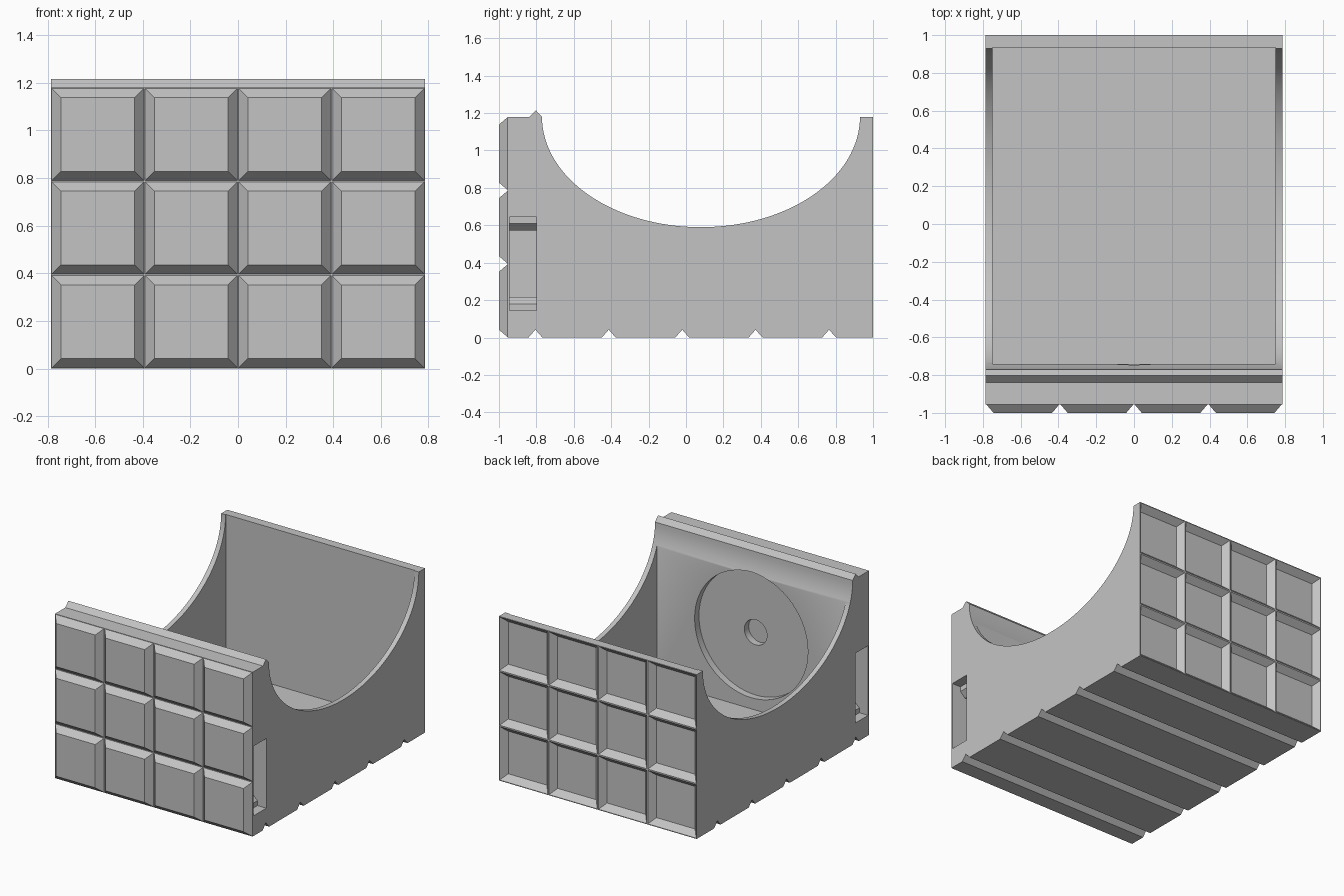
import bpy, bmesh, math
from mathutils import Vector

if "Cube" in bpy.data.objects:
    bpy.data.objects.remove(bpy.data.objects["Cube"])

W, H = 0.785, 1.18            # half width, wall height
COLS, ROWS = 4, 3
PX, PZ = 2 * W / COLS, H / ROWS

grey = bpy.data.materials.new("plain grey")
grey.use_nodes = True
grey.diffuse_color = (0.55, 0.55, 0.55, 1)
grey.node_tree.nodes["Principled BSDF"].inputs["Base Color"].default_value = (0.55, 0.55, 0.55, 1)


def finish(name, bm):
    bmesh.ops.recalc_face_normals(bm, faces=bm.faces)
    mesh = bpy.data.meshes.new(name)
    bm.to_mesh(mesh)
    bm.free()
    mesh.materials.append(grey)
    ob = bpy.data.objects.new(name, mesh)
    bpy.context.collection.objects.link(ob)
    return ob


def prism(bm, points, shift):
    """Close a ring of 3D points and extrude it along shift."""
    face = bm.faces.new([bm.verts.new(p) for p in points])
    new = bmesh.ops.extrude_face_region(bm, geom=[face])["geom"]
    bmesh.ops.translate(bm, vec=shift, verts=[v for v in new if isinstance(v, bmesh.types.BMVert)])


def tile(bm, cx, cz, y0, half0, y1, half1):
    """Square frustum running from y0 to y1."""
    rings = []
    for y, h in ((y0, half0), (y1, half1)):
        rings.append([bm.verts.new((cx + sx * h, y, cz + sz * h))
                      for sx, sz in ((-1, -1), (1, -1), (1, 1), (-1, 1))])
    a, b = rings
    bm.faces.new(a)
    bm.faces.new(b)
    for i in range(4):
        j = (i + 1) % 4
        bm.faces.new((a[i], a[j], b[j], b[i]))


def tile_grid(name, *args):
    bm = bmesh.new()
    for c in range(COLS):
        for r in range(ROWS):
            tile(bm, -W + PX * (c + 0.5), PZ * (r + 0.5), *args)
    return finish(name, bm)


def cut(target, cutter):
    mod = target.modifiers.new(cutter.name, 'BOOLEAN')
    mod.operation = 'DIFFERENCE'
    mod.solver = 'EXACT'
    mod.object = cutter
    bpy.context.view_layer.objects.active = target
    bpy.ops.object.modifier_apply(modifier=mod.name)
    bpy.data.objects.remove(cutter)


def disc_cutter(name, radius, y_back):
    bm = bmesh.new()
    ring = [(radius * math.cos(a), y_back, H / 2 + radius * math.sin(a))
            for a in (2 * math.pi * i / 64 for i in range(64))]
    prism(bm, ring, Vector((0, -0.70 - y_back, 0)))
    return finish(name, bm)


# Body: side profile with grooved base, scooped top and locating ridge
profile = [(-0.955, 0)]
for y in (-0.805, -0.413, -0.02, 0.372, 0.765):
    profile += [(y - 0.037, 0), (y, 0.042), (y + 0.037, 0)]
profile += [(1, 0), (1, H)]
for i in range(65):
    a = math.pi * i / 64
    profile.append((0.08 + 0.85 * math.cos(a), H - 0.59 * math.sin(a)))
profile += [(-0.803, 1.215), (-0.838, H), (-0.955, H)]
bm = bmesh.new()
prism(bm, [(-W, y, z) for y, z in profile], Vector((2 * W, 0, 0)))
body = finish("body", bm)

# Open compartment
bm = bmesh.new()
prism(bm, [(-0.75, -0.74, 0.06), (0.75, -0.74, 0.06), (0.75, 0.935, 0.06), (-0.75, 0.935, 0.06)],
      Vector((0, 0, 1.5)))
cut(body, finish("compartment_cutter", bm))

# Round recess and centre hole inside the front wall
cut(body, disc_cutter("recess_cutter", 0.45, -0.79))
cut(body, disc_cutter("hole_cutter", 0.09, -0.84))

# Stepped latch slot in each side
half_slot = [(0.82, 0.25), (0.715, 0.25), (0.715, 0.215), (0.675, 0.178), (0.60, 0.178)]
slot = [(x, 0.395 - d) for x, d in half_slot] + [(x, 0.395 + d) for x, d in reversed(half_slot)]
bm = bmesh.new()
for side in (1, -1):
    prism(bm, [(side * x, -0.945, z) for x, z in slot], Vector((0, 0.145, 0)))
cut(body, finish("slot_cutter", bm))

# Tapered pockets in the back, sized to take the front tiles
cut(body, tile_grid("pocket_cutter", 1.002, 0.1935, 0.957, 0.153))

# Raised bevelled tiles on the front
tiles = tile_grid("front_tiles", -0.955, 0.1935, -1.0, 0.155)

# Smooth scoop, crisp edges
bpy.ops.object.select_all(action='DESELECT')
body.select_set(True)
bpy.context.view_layer.objects.active = body
bpy.ops.object.shade_smooth_by_angle(angle=math.radians(25))
